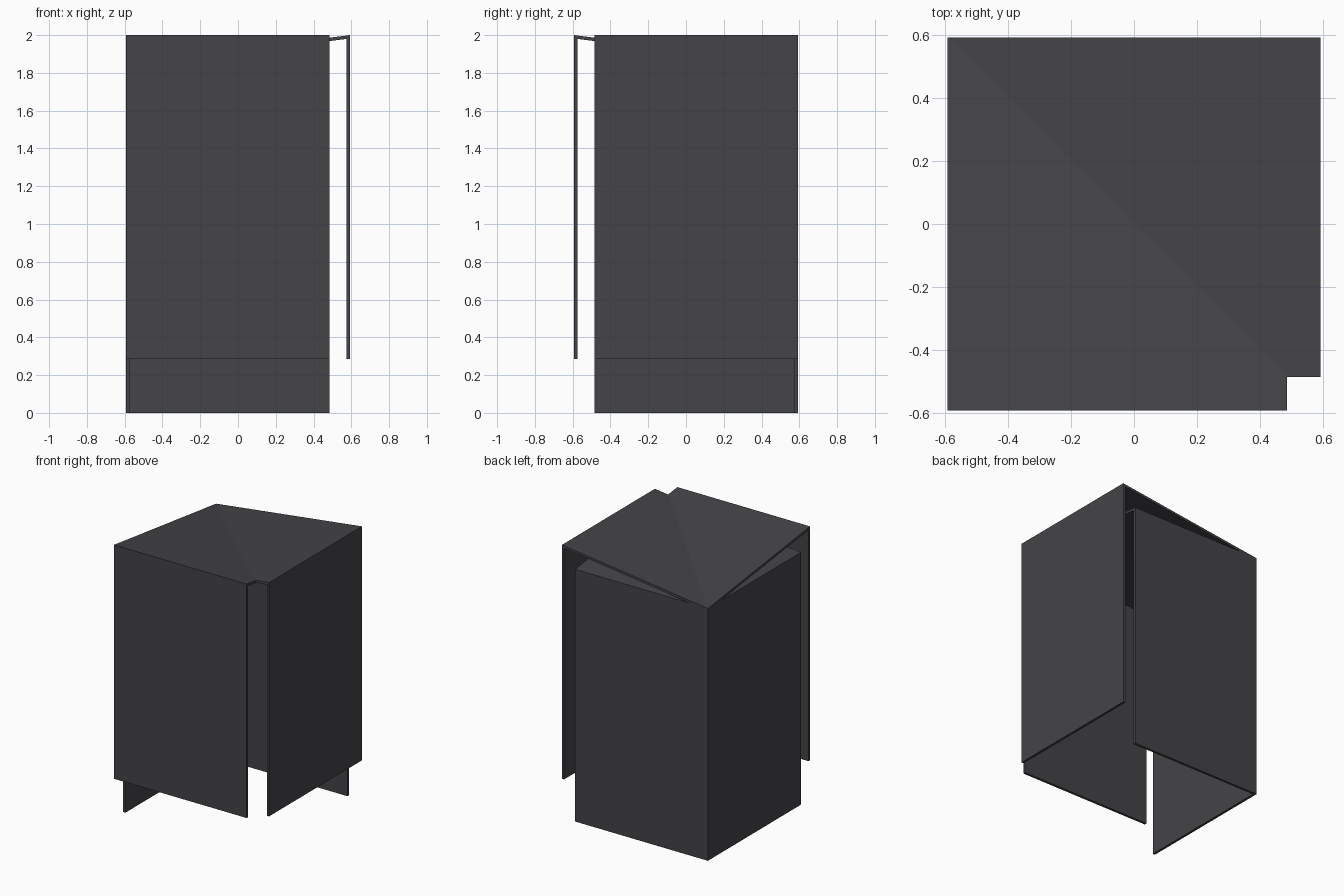
import bpy, bmesh

if "Cube" in bpy.data.objects:
    bpy.data.objects.remove(bpy.data.objects["Cube"])

R = 0.592          # half width of the body
CUT = 0.485        # where each sheet stops short of the open corner
T = 0.018          # sheet thickness
LOW, HIGH = 1.85, 2.0
HEM = 0.285        # raised lower edge of the short leg

mat = bpy.data.materials.new("charcoal")
mat.diffuse_color = (0.058, 0.056, 0.062, 1)
mat.use_nodes = True
mat.node_tree.nodes["Principled BSDF"].inputs["Base Color"].default_value = mat.diffuse_color

# Folded sheet profile (depth, height): long leg, sloping top, short leg
slope = (HIGH - LOW) / (2 * R)
profile = [(R, 0), (R, LOW), (-R, HIGH), (-R, HEM),
           (-R + T, HEM), (-R + T, HIGH - T * (1 + slope)),
           (R - T, LOW - T * (1 - slope)), (R - T, 0)]


def folded_sheet(name, place):
    """Extrude the profile from -R to CUT; place maps (along, depth) to (x, y)."""
    bm = bmesh.new()
    face = bm.faces.new([bm.verts.new((*place(-R, d), z)) for d, z in profile])
    ext = bmesh.ops.extrude_face_region(bm, geom=[face])
    a, b = place(-R, 0), place(CUT, 0)
    moved = [v for v in ext["geom"] if isinstance(v, bmesh.types.BMVert)]
    bmesh.ops.translate(bm, verts=moved, vec=(b[0] - a[0], b[1] - a[1], 0))
    bmesh.ops.recalc_face_normals(bm, faces=bm.faces[:])
    # triangulate so the concave end caps are clean
    bmesh.ops.triangulate(bm, faces=[f for f in bm.faces if len(f.verts) > 4])
    me = bpy.data.meshes.new(name)
    bm.to_mesh(me)
    bm.free()
    me.materials.append(mat)
    ob = bpy.data.objects.new(name, me)
    bpy.context.collection.objects.link(ob)


# Two identical sheets crossing along the diagonal of the roof
folded_sheet("front_back_sheet", lambda a, d: (a, d))
folded_sheet("left_right_sheet", lambda a, d: (-d, -a))
